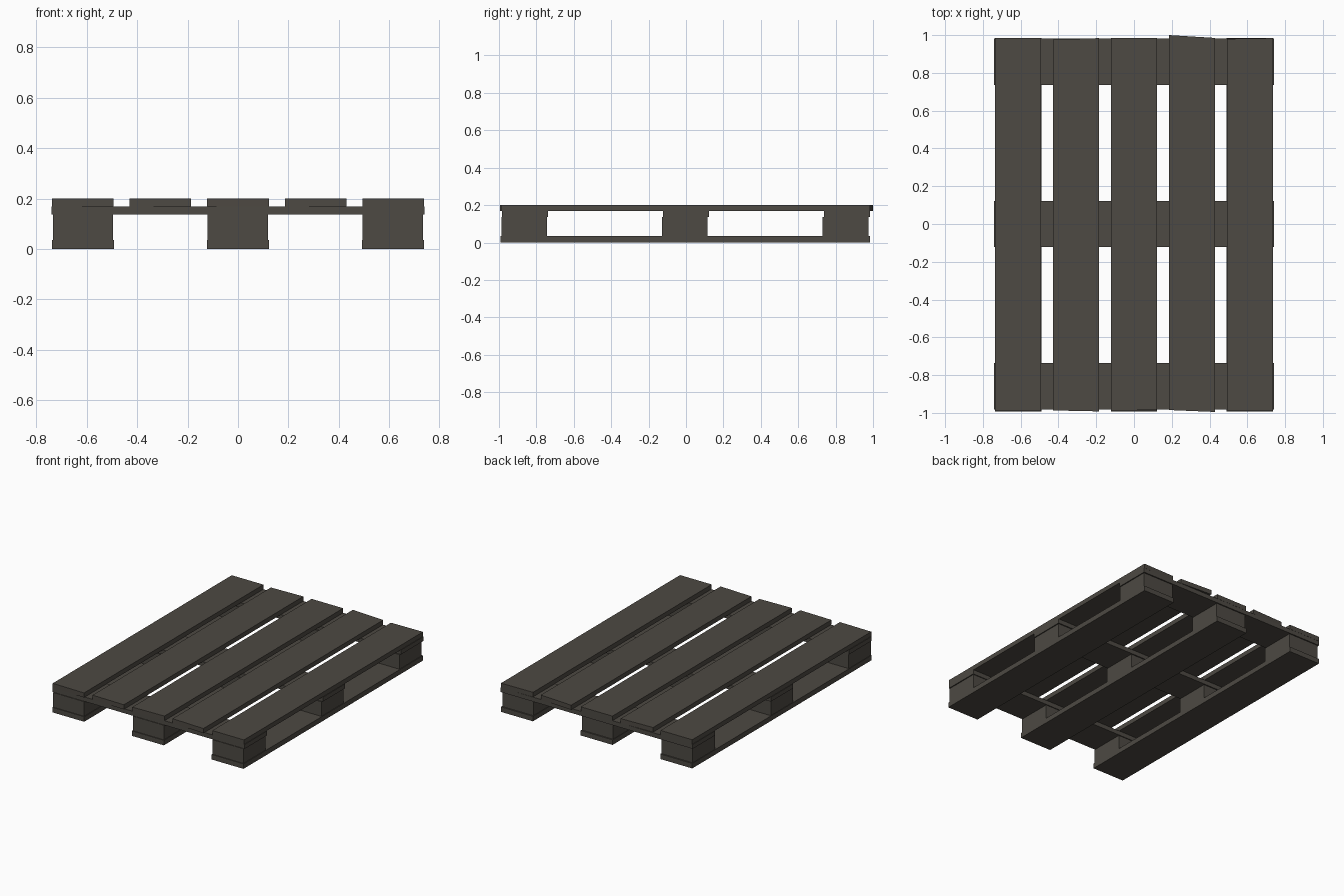
import bpy, bmesh

if "Cube" in bpy.data.objects:
    bpy.data.objects.remove(bpy.data.objects["Cube"])

wood = bpy.data.materials.new("dark weathered wood")
wood.diffuse_color = (0.075, 0.067, 0.056, 1)
wood.use_nodes = True
wood.node_tree.nodes["Principled BSDF"].inputs["Base Color"].default_value = wood.diffuse_color


def board(name, x, y, z, skew_front=(0, 0), skew_back=(0, 0)):
    """Box from x, y, z ranges; skews shift the left and right corners of each end in y."""
    bm = bmesh.new()
    bmesh.ops.create_cube(bm, size=1)
    for v in bm.verts:
        right, back, up = (c > 0 for c in v.co)
        skew = skew_back if back else skew_front
        v.co = (x[right], y[back] + skew[right], z[up])
    me = bpy.data.meshes.new(name)
    bm.to_mesh(me)
    bm.free()
    me.materials.append(wood)
    bpy.context.collection.objects.link(bpy.data.objects.new(name, me))


# Top deck boards, with slightly uneven sawn ends
ends = [((0, -0.004), (0, 0)),
        ((0, -0.005), (-0.008, 0)),
        ((-0.003, 0.004), (0, 0)),
        ((0.002, -0.008), (0.016, 0.001)),
        ((0, 0), (-0.004, 0))]
for i, (front, back) in enumerate(ends):
    cx = (i - 2) * 0.3075
    board(f"deck_board_{i + 1}", (cx - 0.122, cx + 0.122), (-0.987, 0.984),
          (0.168, 0.2), front, back)

# Cross boards under the deck
for i, cy in enumerate((-0.86, 0, 0.86)):
    board(f"cross_board_{i + 1}", (-0.74, 0.74), (cy - 0.123, cy + 0.123), (0.137, 0.168))

# Bottom runners and the spacer blocks standing on them
for i, cx in enumerate((-0.614, 0, 0.614)):
    board(f"bottom_runner_{i + 1}", (cx - 0.123, cx + 0.123), (-0.992, 0.984), (0, 0.035))
    for j, cy in enumerate((-0.865, -0.007, 0.853)):
        board(f"spacer_block_{i + 1}_{j + 1}", (cx - 0.12, cx + 0.119),
              (cy - 0.122, cy + 0.122), (0.035, 0.137))
